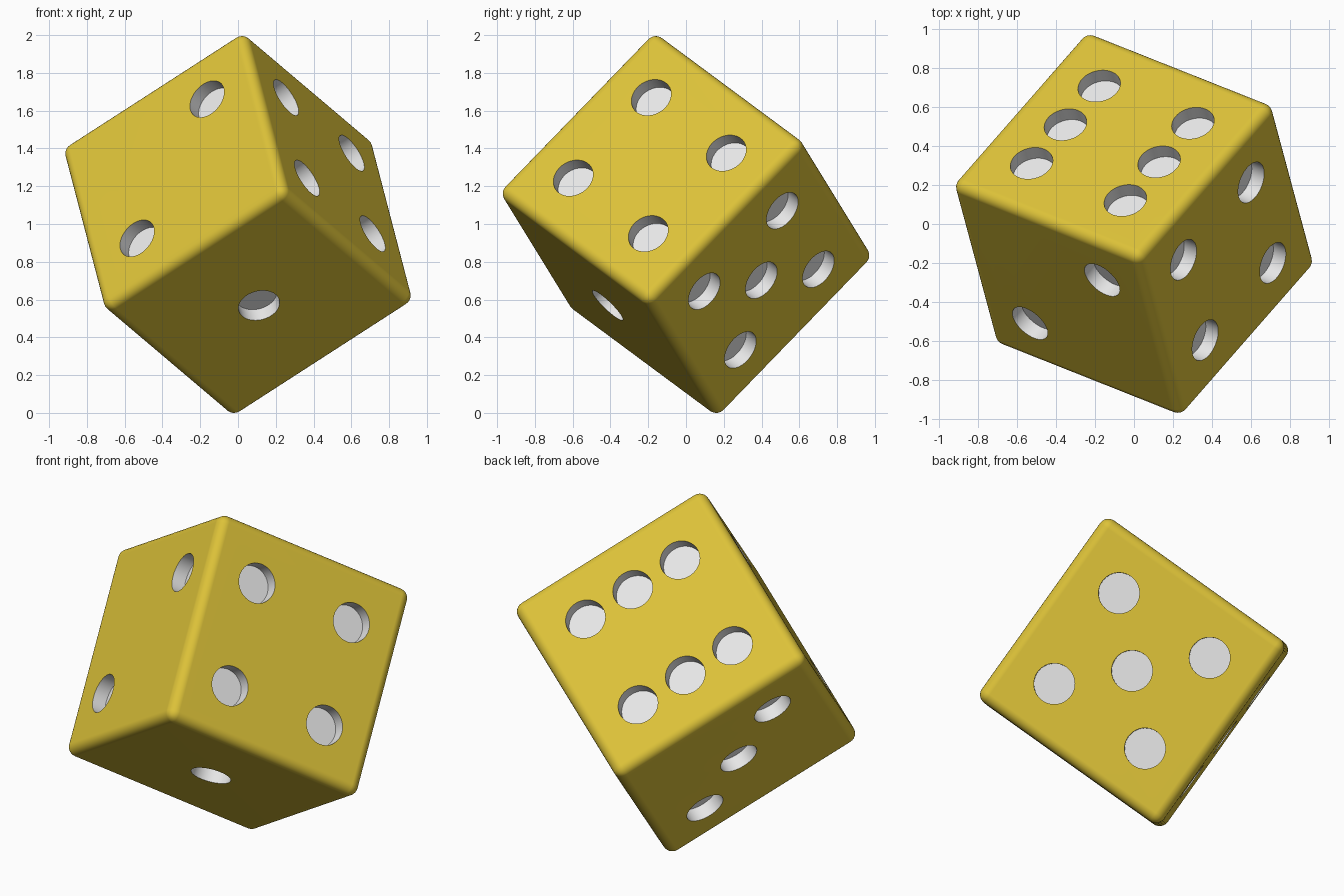
import bpy, bmesh
from mathutils import Matrix, Vector

if "Cube" in bpy.data.objects:
    bpy.data.objects.remove(bpy.data.objects["Cube"])

HALF, ROUND = 0.607, 0.055           # half edge and edge rounding
PIP_R, PIP_D, P = 0.111, 0.08, 0.302  # pip radius, depth, spacing

# Tilted axes of the die
u1 = Vector((0.184, -0.684, -0.706)).normalized()
u2 = Vector((-0.797, 0.315, -0.516))
u2 = (u2 - u1 * u2.dot(u1)).normalized()
u3 = u1.cross(u2)
TILT = Matrix((u1, u2, u3)).transposed().to_4x4()


def material(name, rgb):
    m = bpy.data.materials.new(name)
    m.diffuse_color = (*rgb, 1)
    m.use_nodes = True
    m.node_tree.nodes["Principled BSDF"].inputs["Base Color"].default_value = m.diffuse_color
    return m


mats = [material("yellow", (0.72, 0.54, 0.04)),
        material("white_pip", (0.8, 0.8, 0.8))]


def make_object(name, bm):
    bmesh.ops.transform(bm, matrix=TILT, verts=bm.verts)
    me = bpy.data.meshes.new(name)
    bm.to_mesh(me)
    bm.free()
    for m in mats:
        me.materials.append(m)
    ob = bpy.data.objects.new(name, me)
    bpy.context.collection.objects.link(ob)
    return ob


# Rounded cube body
bm = bmesh.new()
bmesh.ops.create_cube(bm, size=2 * HALF)
bmesh.ops.bevel(bm, geom=bm.edges[:], offset=ROUND, offset_type='OFFSET',
                segments=6, profile=0.5, affect='EDGES')
die = make_object("die", bm)

# Pip layouts: (axis, sign) -> grid positions on the other two axes, in order
corners = [(i, j) for i in (-1, 1) for j in (-1, 1)]
layout = {
    (0, 1): [(0, 0)],
    (2, -1): [(-1, -1), (1, 1)],
    (1, 1): [(-1, -1), (0, 0), (1, 1)],
    (1, -1): corners,
    (2, 1): corners + [(0, 0)],
    (0, -1): [(i, j) for i in (-1, 1) for j in (-1, 0, 1)],
}

# Pip cutters: cylinders sunk into each face
bm = bmesh.new()
for (axis, sign), spots in layout.items():
    normal = Vector((0, 0, 0))
    normal[axis] = sign
    turn = normal.to_track_quat('Z', 'Y').to_matrix().to_4x4()
    others = [k for k in range(3) if k != axis]
    for i, j in spots:
        pos = normal * HALF
        pos[others[0]], pos[others[1]] = i * P, j * P
        bmesh.ops.create_cone(bm, cap_ends=True, segments=48, radius1=PIP_R,
                              radius2=PIP_R, depth=2 * PIP_D,
                              matrix=Matrix.Translation(pos) @ turn)
for f in bm.faces:
    f.material_index = 1
cutter = make_object("pip_cutter", bm)
cutter.hide_render = True

# Cut the pips, keep their colour
mod = die.modifiers.new("pips", 'BOOLEAN')
mod.operation = 'DIFFERENCE'
mod.solver = 'EXACT'
mod.object = cutter
bpy.context.view_layer.objects.active = die
die.select_set(True)
cutter.select_set(False)
bpy.ops.object.modifier_apply(modifier=mod.name)
bpy.data.objects.remove(cutter)

# Stand on the ground, smooth shading with sharp pip rims
low = min(v.co.z for v in die.data.vertices)
die.data.transform(Matrix.Translation((0, 0, -low)))
bpy.ops.object.shade_smooth_by_angle()
wn = die.modifiers.new("clean_shading", 'WEIGHTED_NORMAL')
wn.keep_sharp = True
